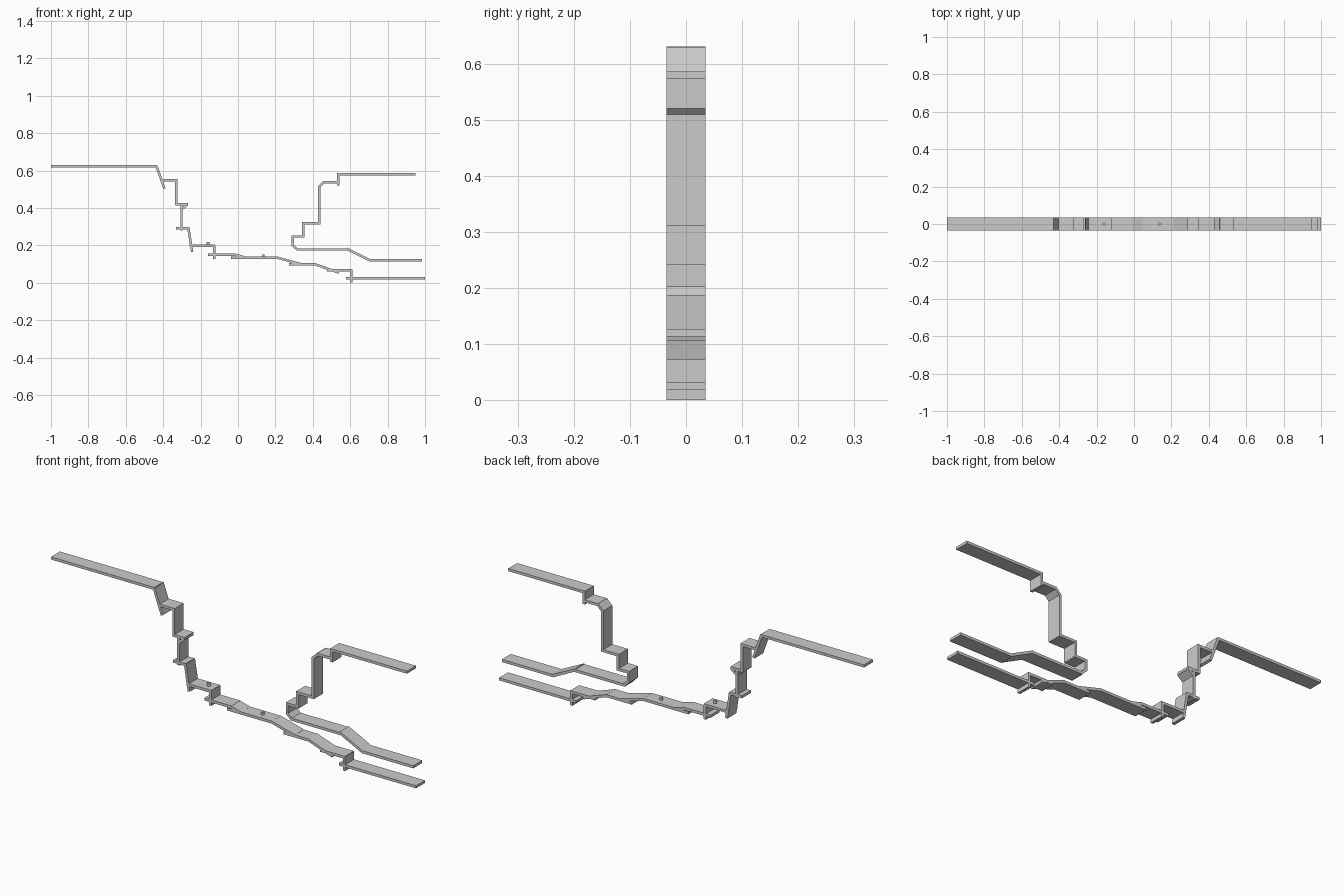
import bpy, math

if "Cube" in bpy.data.objects:
    bpy.data.objects.remove(bpy.data.objects["Cube"])

WIDTH, THICK = 0.07, 0.013


def plank(name, x0, z0, x1, z1):
    """Box running from one centre-line end to the other in the XZ plane."""
    dx, dz = x1 - x0, z1 - z0
    bpy.ops.mesh.primitive_cube_add(
        size=1, location=((x0 + x1) / 2, 0, (z0 + z1) / 2),
        rotation=(0, -math.atan2(dz, dx), 0))
    o = bpy.context.object
    o.name = name
    o.scale = (math.hypot(dx, dz), WIDTH, THICK)
    bpy.ops.object.transform_apply(location=False, rotation=False, scale=True)
    return o


def flat(name, x0, x1, z):
    return plank(name, x0, z, x1, z)


def wall(name, x, z0, z1):
    return plank(name, x, z0, x, z1)


def peg(name, x, z0, z1):
    bpy.ops.mesh.primitive_cylinder_add(
        vertices=12, radius=0.008, depth=z1 - z0, location=(x, 0, (z0 + z1) / 2))
    bpy.context.object.name = name


# left cliff, descending from the upper ledge
flat("upper_ledge_end", -1.0, -0.855, 0.6235)
flat("upper_ledge", -0.855, -0.434, 0.6235)
plank("upper_slope", -0.437, 0.626, -0.393, 0.503)
flat("cliff_step_high", -0.41, -0.323, 0.549)
wall("cliff_wall_high", -0.329, 0.555, 0.416)
flat("cliff_step_mid", -0.335, -0.268, 0.420)
plank("cliff_brace", -0.272, 0.417, -0.306, 0.389)
wall("cliff_wall_mid", -0.302, 0.42, 0.28)
flat("cliff_step_low", -0.331, -0.263, 0.292)
plank("cliff_slope_low", -0.266, 0.296, -0.245, 0.165)

# lower floor, stepping down to the right
flat("floor_step_1", -0.258, -0.122, 0.197)
wall("floor_wall_1", -0.128, 0.20, 0.127)
peg("floor_peg_left", -0.16, 0.198, 0.219)
flat("floor_step_2", -0.16, -0.012, 0.15)
plank("floor_ramp_1", -0.018, 0.1505, 0.04, 0.1345)
flat("floor_step_3", -0.037, 0.212, 0.134)
peg("floor_peg_right", 0.135, 0.136, 0.152)
plank("floor_ramp_2", 0.208, 0.1345, 0.335, 0.1)
flat("floor_step_4", 0.273, 0.412, 0.099)
plank("floor_ramp_3", 0.408, 0.1, 0.54, 0.054)
flat("floor_step_5", 0.475, 0.61, 0.066)
wall("floor_wall_end", 0.605, 0.07, 0.0)
flat("floor_exit", 0.577, 1.0, 0.025)

# right cliff, from its top ledge down to the overhang nose
flat("right_ledge", 0.53, 0.95, 0.5795)
wall("right_wall_high", 0.536, 0.584, 0.52)
flat("right_step_high", 0.456, 0.541, 0.537)
plank("right_bevel_high", 0.462, 0.54, 0.433, 0.511)
wall("right_wall_main", 0.434, 0.515, 0.312)
flat("right_step_mid", 0.343, 0.44, 0.317)
wall("right_wall_low", 0.349, 0.322, 0.247)
flat("right_step_low", 0.287, 0.355, 0.247)
wall("nose_wall", 0.293, 0.252, 0.197)
plank("nose_bevel", 0.291, 0.202, 0.32, 0.175)

# ceiling of the lower passage
flat("ceiling", 0.312, 0.588, 0.1775)
plank("ceiling_ramp", 0.58, 0.182, 0.705, 0.12)
flat("ceiling_exit", 0.70, 0.985, 0.12)
